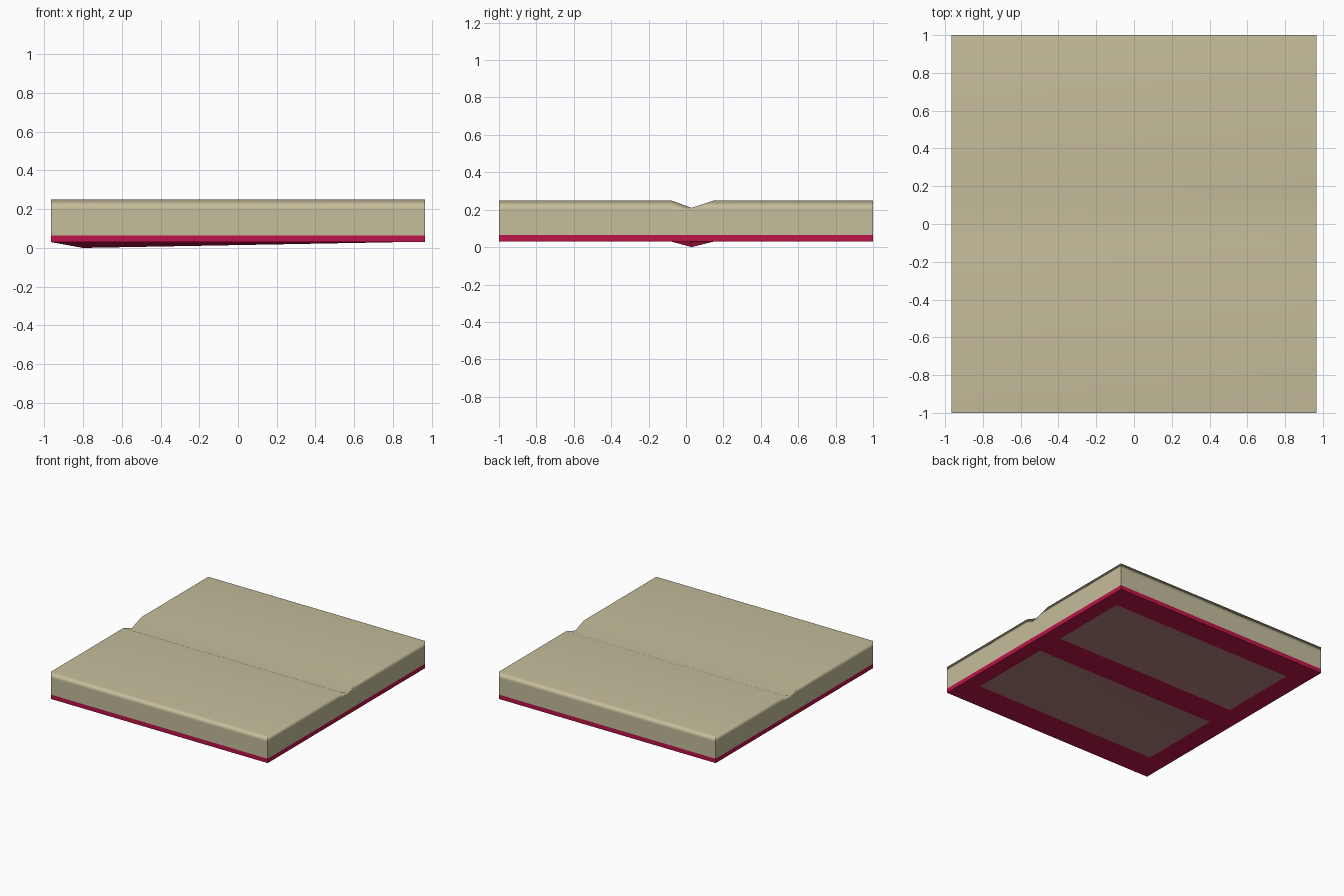
import bpy, bmesh, math

if "Cube" in bpy.data.objects:
    bpy.data.objects.remove(bpy.data.objects["Cube"])

HALF_X = 0.965
SEAM_Z = 0.065


def material(name, color):
    m = bpy.data.materials.new(name)
    m.diffuse_color = (*color, 1)
    m.use_nodes = True
    m.node_tree.nodes["Principled BSDF"].inputs["Base Color"].default_value = m.diffuse_color
    return m


def add_object(name, bm, mats):
    bm.normal_update()
    mesh = bpy.data.meshes.new(name)
    bm.to_mesh(mesh)
    bm.free()
    for m in mats:
        mesh.materials.append(m)
    ob = bpy.data.objects.new(name, mesh)
    bpy.context.collection.objects.link(ob)
    return ob


paper = material("paper", (0.56, 0.51, 0.33))
crimson = material("crimson", (0.5, 0.007, 0.065))
panel_tint = material("panel_tint", (0.45, 0.22, 0.2))

# Page block: stacked rings, the top one dipping into the centre groove
profile = [(-1, 0.25), (-0.08, 0.25), (0.03, 0.21), (0.15, 0.25), (1, 0.25)]
outline = [(HALF_X, y, z) for y, z in profile] + [(-HALF_X, y, z) for y, z in reversed(profile)]
n = len(outline)
bm = bmesh.new()
rings = [[bm.verts.new((x, y, z if level is None else level)) for x, y, z in outline]
         for level in (SEAM_Z, 0.2, None)]
for low, high in zip(rings, rings[1:]):
    for i in range(n):
        j = (i + 1) % n
        bm.faces.new((low[i], low[j], high[j], high[i]))
top = rings[-1]
for i in range(len(profile) - 1):
    bm.faces.new((top[i], top[i + 1], top[n - 2 - i], top[n - 1 - i]))
for f in bm.faces:
    f.smooth = True
# hard vertical corners, soft top rim
for e in bm.edges:
    a, b = e.verts
    if abs(a.co.z - b.co.z) > 0.01 and abs(a.co.x - b.co.x) < 1e-4 and abs(a.co.y) > 0.99 and abs(b.co.y) > 0.99:
        e.smooth = False
pages = add_object("pages", bm, [paper])
wn = pages.modifiers.new("soft_rim", 'WEIGHTED_NORMAL')
wn.keep_sharp = True

# Cover: bottom grid with two tinted panels and a pulled-down spine point
xs = [-HALF_X, -0.8, 0.84, HALF_X]
ys = [-1, -0.77, -0.08, 0.03, 0.15, 0.8, 1]
bm = bmesh.new()
grid = [[bm.verts.new((x, y, 0.03)) for y in ys] for x in xs]
for i in range(len(xs) - 1):
    for j in range(len(ys) - 1):
        f = bm.faces.new((grid[i][j], grid[i][j + 1], grid[i + 1][j + 1], grid[i + 1][j]))
        f.material_index = 1 if i == 1 and j in (1, 4) else 0
grid[1][3].co.z = 0.0
# cover rim
rim = [e for e in bm.edges if e.is_boundary]
geom = bmesh.ops.extrude_edge_only(bm, edges=rim)["geom"]
for v in geom:
    if isinstance(v, bmesh.types.BMVert):
        v.co.z = SEAM_Z
for f in geom:
    if isinstance(f, bmesh.types.BMFace):
        f.material_index = 0
bmesh.ops.recalc_face_normals(bm, faces=bm.faces[:])
bm.normal_update()
if sum(f.normal.z for f in bm.faces) > 0:
    bmesh.ops.reverse_faces(bm, faces=bm.faces[:])
cover = add_object("cover", bm, [crimson, panel_tint])
bpy.context.view_layer.objects.active = cover
cover.select_set(True)
bpy.ops.object.shade_smooth_by_angle(angle=math.radians(35))
